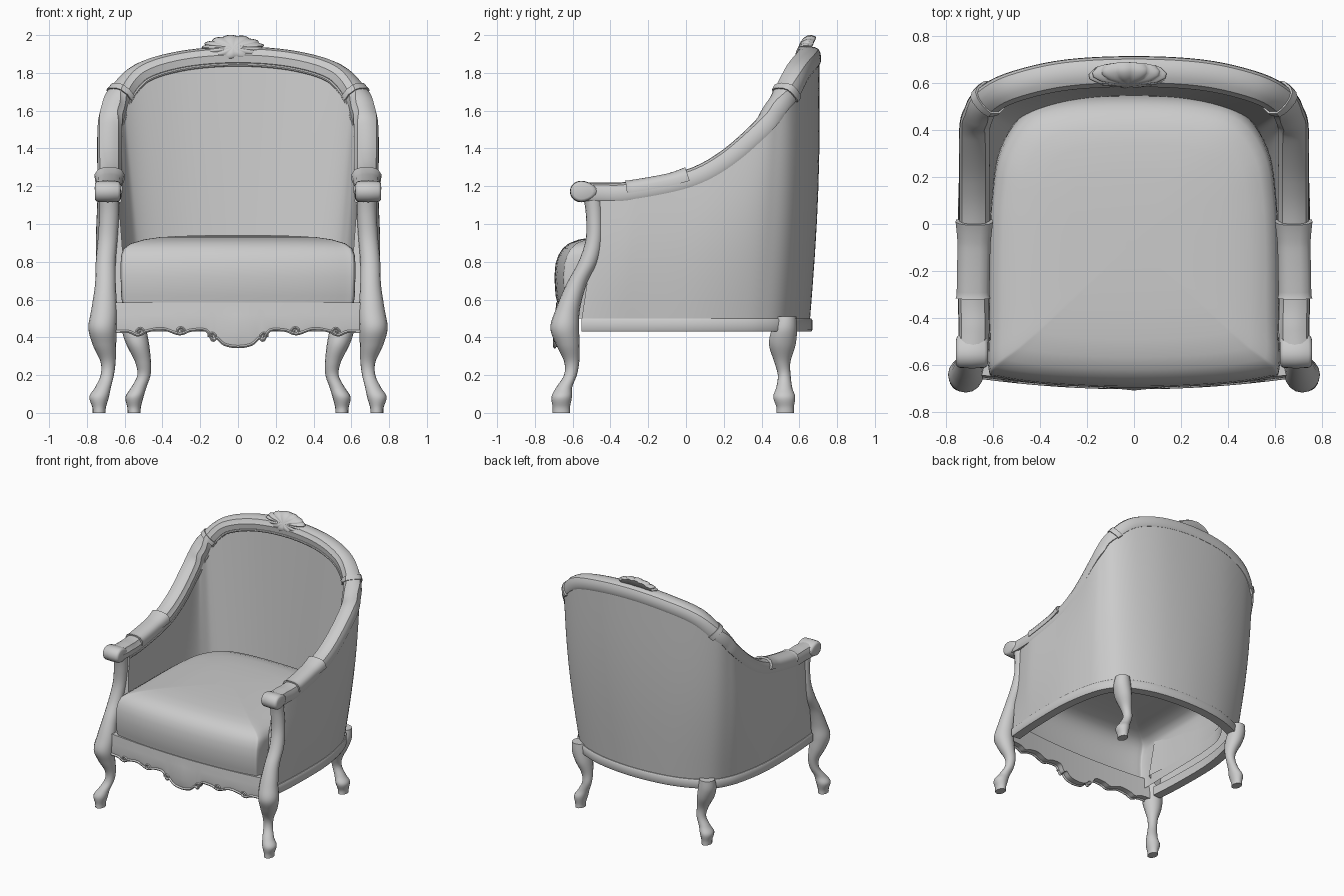
import bpy, bmesh
from math import sin, cos, pi, radians
from mathutils import Vector

if "Cube" in bpy.data.objects:
    bpy.data.objects.remove(bpy.data.objects["Cube"])

Z = Vector((0, 0, 1))


def spline(pts, n=8, closed=False):
    """Smooth interpolation through tuples of any length."""
    k = len(pts)
    get = (lambda i: pts[i % k]) if closed else (lambda i: pts[max(0, min(k - 1, i))])
    out = []
    for i in range(k if closed else k - 1):
        a, b, c, d = get(i - 1), get(i), get(i + 1), get(i + 2)
        for j in range(n):
            t = j / n
            out.append(tuple(0.5 * (2 * q + (r - p) * t + (2 * p - 5 * q + 4 * r - s) * t * t
                                    + (3 * q - p - 3 * r + s) * t ** 3)
                             for p, q, r, s in zip(a, b, c, d)))
    if not closed:
        out.append(tuple(pts[-1]))
    return out


def loft(name, rings, mirror=False, angle=40, closed=True, start_cap=True):
    bm = bmesh.new()
    vs = [[bm.verts.new(p) for p in r] for r in rings]
    m = len(rings[0])
    for a, b in zip(vs, vs[1:]):
        for i in range(m if closed else m - 1):
            j = (i + 1) % m
            bm.faces.new((a[i], a[j], b[j], b[i]))
    if start_cap:
        bm.faces.new(vs[0])
    bm.faces.new(vs[-1])
    bmesh.ops.recalc_face_normals(bm, faces=bm.faces)
    me = bpy.data.meshes.new(name)
    bm.to_mesh(me)
    bm.free()
    ob = bpy.data.objects.new(name, me)
    bpy.context.collection.objects.link(ob)
    bpy.ops.object.select_all(action='DESELECT')
    ob.select_set(True)
    bpy.context.view_layer.objects.active = ob
    bpy.ops.object.shade_smooth_by_angle(angle=radians(angle))
    if mirror:
        md = ob.modifiers.new("Mirror", 'MIRROR')
        md.use_mirror_merge = False
    return ob


def frames(path):
    """Point, outward horizontal side vector and upper normal along a path."""
    P = [Vector(p) for p in path]
    out = []
    for i, p in enumerate(P):
        t = (P[min(i + 1, len(P) - 1)] - P[max(i - 1, 0)]).normalized()
        s = t.cross(Z).normalized()
        out.append((p, s, s.cross(t)))
    return out


def sweep(name, path, section, scales=None, **kw):
    rings = []
    for i, (p, s, n) in enumerate(frames(path)):
        k = scales[i] if scales else 1
        rings.append([p + s * a * k + n * b * k for a, b in section])
    return loft(name, rings, **kw)


def both(half):
    return half + [(-p[0],) + tuple(p[1:]) for p in half[-2::-1]]


# Guide paths: top of the back and arms, and the seat line
top = [(.682, -.45, 1.17), (.685, -.3, 1.175), (.68, 0, 1.235), (.68, .2, 1.335), (.68, .39, 1.5),
       (.665, .46, 1.6), (.625, .525, 1.695), (.51, .585, 1.805), (.29, .635, 1.868), (0, .65, 1.89)]
base = [(.685, -.55, .5), (.7, -.35, .5), (.705, -.08, .5), (.695, .1, .5), (.665, .27, .5),
        (.625, .39, .5), (.555, .49, .5), (.42, .565, .5), (.24, .615, .5), (0, .635, .5)]
top_path = spline(both(top))
base_path = spline(both(base))

# Upholstered wrap-around shell, hollow underneath, inner skin ending below the cushion
rings = []
for i, ((p, s, _), (q, r, _)) in enumerate(zip(frames(top_path), frames(base_path))):
    w = min(1, .3 + min(i, len(top_path) - 1 - i) / 12)
    ring = []
    for j in range(9):
        t = j / 8
        ring.append(q.lerp(p, t) + r.lerp(s, t).normalized() * (.022 + w * (.033 * t + .02 * sin(pi * t))))
    for j in range(8, -1, -1):
        t = .1 + .9 * j / 8
        ring.append(q.lerp(p, t) - r.lerp(s, t).normalized() * (.1 - .052 * t))
    rings.append(ring)
loft("upholstered_shell", rings, closed=False)

# Moulded wooden rail over arms and back
section = [(-.062, -.035), (-.066, .005), (-.056, .02), (-.048, .038), (-.025, .047), (0, .05),
           (.03, .047), (.052, .036), (.063, .012), (.065, -.03), (.057, -.048), (-.045, -.045)]
rail = spline(both([(.69, -.57, 1.17)] + top), 16)
sweep("top_rail", rail, section, angle=35)
half = [p for p in rail if p[0] > .1]

# Piping between rail and inner back
piping = [p - s * .056 - n * .046 for p, s, n in frames(top_path)]
sweep("inner_piping", piping, [(.01 * cos(a * pi / 4), .01 * sin(a * pi / 4)) for a in range(8)])

# Seat rail
sweep("seat_rail", [(x, y, .465) for x, y, z in base_path],
      [(-.04, -.035), (-.04, .035), (.028, .035), (.034, .025), (.034, -.025), (.028, -.035)])

# Arm pads and the carved bands on the rail
pad = [p for p in half if -.32 < p[1] < .025]
pad_sec = [(-.068, -.01), (-.07, .02), (-.055, .045), (-.025, .056), (.025, .056), (.055, .045), (.07, .02), (.068, -.01)]
n = len(pad) - 1
sweep("arm_pad", pad, pad_sec, [1 + .14 * max(0, i / n - .7) / .3 + (.06 if i == 0 else 0) for i in range(n + 1)],
      mirror=True)
band = [p for p in half if 1.68 < p[2] < 1.71]
sweep("rail_band", band, [(a * 1.15, b * 1.15) for a, b in section], mirror=True)

# Rolled arm ends
rings = []
for x, r in ((.622, .04), (.626, .048), (.637, .055), (.69, .057), (.743, .055), (.754, .048), (.758, .04)):
    rings.append([(x, -.555 + r * (1.05 + max(0, .5 * cos(a * pi / 10))) * cos(a * pi / 10),
                   1.172 + r * sin(a * pi / 10)) for a in range(20)])
loft("arm_roll", rings, mirror=True)


# Cabriole legs: x, y, z, x radius, y radius
def leg(name, pts):
    rings = [[(x + a * cos(t * pi / 8), y + b * sin(t * pi / 8), z) for t in range(16)]
             for x, y, z, a, b in spline(pts, 6)]
    loft(name, rings, mirror=True, angle=50)


leg("front_leg_and_arm_post", [
    (.735, -.66, 0, .034, .046), (.735, -.66, .03, .036, .046), (.735, -.658, .085, .052, .054),
    (.715, -.645, .135, .042, .042), (.692, -.612, .2, .035, .034), (.688, -.605, .27, .04, .04),
    (.707, -.625, .36, .062, .062), (.717, -.642, .45, .075, .076), (.708, -.625, .55, .068, .064),
    (.702, -.58, .68, .055, .054), (.7, -.517, .8, .053, .052), (.69, -.485, .92, .052, .046),
    (.682, -.484, 1.05, .052, .046), (.682, -.495, 1.15, .052, .05)])
leg("rear_leg", [
    (.55, .525, 0, .034, .046), (.55, .525, .03, .036, .046), (.548, .52, .085, .048, .058),
    (.525, .52, .135, .04, .042), (.498, .52, .2, .035, .034), (.503, .51, .27, .042, .043),
    (.53, .51, .36, .06, .07), (.55, .52, .44, .065, .068), (.555, .53, .51, .055, .055)])

# Seat cushion: crowned top, nearly straight sides, open underneath
half_c = [(0, -.697), (.35, -.684), (.57, -.654), (.618, -.625), (.618, -.45), (.615, -.1), (.605, .12),
          (.57, .32), (.465, .475), (.29, .535), (0, .55)]
outline = spline(half_c + [(-x, y) for x, y in half_c[-2:0:-1]], 5, True)
rings = [[(x * k, -.08 + (y + .08) * m, z) for x, y in outline] for z, k, m in
         ((.5, .985, .96), (.575, .985, .97), (.62, .995, .99), (.72, 1, 1), (.79, 1, .99), (.835, .995, .965),
          (.87, .975, .93), (.898, .91, .875), (.918, .8, .79), (.93, .67, .67), (.937, .48, .48),
          (.941, .25, .25), (.942, .03, .03))]
loft("seat_cushion", rings, angle=60, start_cap=False)


# Scalloped front apron
def bow(x):
    return -.648 - .045 * (1 - (x / .66) ** 2)


edge_half = [(.66, .43), (.58, .43), (.53, .412), (.485, .432), (.4, .445), (.31, .418), (.25, .437),
             (.17, .437), (.135, .385), (.11, .395), (.07, .362), (0, .35)]
edge = spline(both(edge_half), 5)
rings = []
for x, z in edge:
    y = bow(x)
    b = -.012 * max(0, 1 - abs(x) / .12)
    rings.append([(x, y + .05, z), (x, y, z), (x, y - .004 + b, (z + .5) / 2), (x, y, .52),
                  (x, y + .006, .585), (x, y + .05, .585)])
loft("front_apron", rings)


# Carved edge moulding and scrolls on the apron
def bead(name, pts, r, mirror=False):
    P = [Vector((x, bow(x) - .002, z)) for x, z in pts]
    rings = []
    for i, p in enumerate(P):
        t = (P[min(i + 1, len(P) - 1)] - P[max(i - 1, 0)]).normalized()
        u = Vector((0, 1, 0))
        v = u.cross(t)
        rings.append([p + (u * cos(a * pi / 3) + v * sin(a * pi / 3)) * r for a in range(6)])
    loft(name, rings, mirror=mirror, angle=60)


bead("apron_edge_moulding", edge, .009)
for cx, cz, d in ((.135, .403, 1), (.305, .432, -1), (.515, .428, 1)):
    pts = [(cx + d * (.023 - .0011 * i) * cos(i * .5), cz + (.023 - .0011 * i) * sin(i * .5)) for i in range(17)]
    bead("apron_scroll", pts, .007, True)

# Fluted shell crest, slightly off-centre
rings = []
for k, dy in ((.85, .045), (1, .02), (.97, 0), (.75, -.018), (.4, -.026), (.08, -.028)):
    ring = []
    for i in range(96):
        a = 2 * pi * i / 96
        lobe = abs(sin(a * 6.5))
        r = k * (.9 + .1 * lobe)
        x, z = -.025 + .168 * r * cos(a), 1.936 + .066 * r * sin(a) * (1 - .25 * cos(a) ** 2)
        ring.append((x, .622 + (z - 1.936) * .45 + dy - .006 * lobe * k, z))
    rings.append(ring)
loft("crest_ornament", rings, angle=50)
